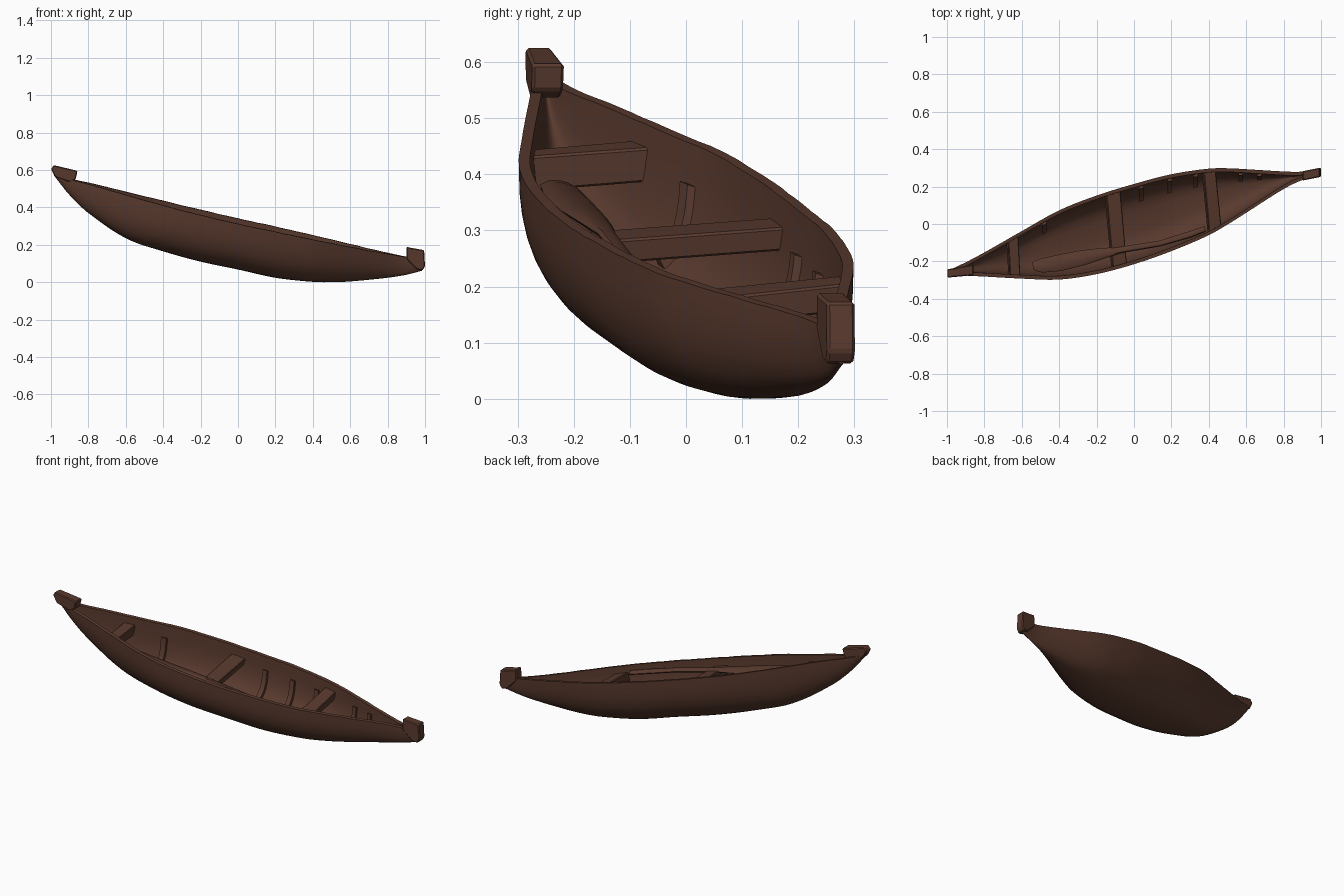
import bpy, bmesh, math, random

if "Cube" in bpy.data.objects:
    bpy.data.objects.remove(bpy.data.objects["Cube"])
random.seed(4)

wood = bpy.data.materials.new("dark brown wood")
wood.diffuse_color = (0.1, 0.042, 0.027, 1)
wood.use_nodes = True
wood.node_tree.nodes["Principled BSDF"].inputs["Base Color"].default_value = wood.diffuse_color

ROLL = 0.07  # sideways tilt: the far gunwale rides higher

# Hull lines read along x: near edge, far edge, far gunwale height, lowest height
LINES = [
    (-0.985, -0.270, -0.245, 0.580, 0.572),
    (-0.90, -0.276, -0.205, 0.556, 0.465),
    (-0.80, -0.281, -0.152, 0.533, 0.370),
    (-0.60, -0.292, -0.038, 0.485, 0.235),
    (-0.40, -0.297, 0.073, 0.436, 0.165),
    (-0.20, -0.268, 0.152, 0.388, 0.110),
    (0.00, -0.215, 0.214, 0.342, 0.068),
    (0.20, -0.145, 0.266, 0.298, 0.024),
    (0.40, -0.060, 0.296, 0.252, 0.002),
    (0.50, -0.003, 0.298, 0.229, 0.000),
    (0.60, 0.060, 0.293, 0.205, 0.004),
    (0.80, 0.187, 0.281, 0.158, 0.024),
    (0.90, 0.235, 0.280, 0.137, 0.040),
    (0.985, 0.256, 0.298, 0.122, 0.062),
]


def lines_at(x):
    """Smooth interpolation of the hull lines."""
    n = len(LINES)
    i = max(j for j in range(n - 1) if j == 0 or LINES[j][0] <= x)
    a, b = LINES[i], LINES[i + 1]
    p, q = LINES[max(i - 1, 0)], LINES[min(i + 2, n - 1)]
    h = b[0] - a[0]
    t = (x - a[0]) / h
    out = []
    for k in range(1, 5):
        ma = (b[k] - p[k]) / (b[0] - p[0]) * h
        mb = (q[k] - a[k]) / (q[0] - a[0]) * h
        out.append((2*t**3 - 3*t*t + 1) * a[k] + (t**3 - 2*t*t + t) * ma
                   + (3*t*t - 2*t**3) * b[k] + (t**3 - t*t) * mb)
    return out


def hull_point(x, t, inset=0.0):
    """Point on the section at x; t runs 0 (far gunwale) to 1 (near gunwale)."""
    lo, hi, top, keel = lines_at(x)
    mid = max(0.0, 1 - (x / 0.97) ** 4)
    half = (hi - lo) / 2
    w = max(half - inset, 0.004)
    power = 1.8 + 0.75 * mid
    q = power / (power - 1)
    top -= ROLL * half
    # depth chosen so that the rolled section just touches the lowest line
    depth = max((top - keel) ** q - (ROLL * half) ** q, 0) ** (1 / q)
    depth = max(depth - 1.2 * inset, 0.004)
    e = 2 / (power + (0.45 * mid if inset else 0))
    c, s = math.cos(math.pi * t), max(math.sin(math.pi * t), 0)
    dy = w * math.copysign(abs(c) ** e, c)
    return (x, (lo + hi) / 2 + dy + 0.012 * mid * s * s, top + ROLL * dy - depth * s ** e)


def make(name, verts, faces, bevel=0.0, smooth=None):
    me = bpy.data.meshes.new(name)
    bm = bmesh.new()
    vs = [bm.verts.new(v) for v in verts]
    for f in faces:
        bm.faces.new([vs[i] for i in f])
    bmesh.ops.recalc_face_normals(bm, faces=bm.faces[:])
    if bevel:
        bmesh.ops.bevel(bm, geom=bm.edges[:], offset=bevel, segments=1, affect='EDGES')
    bm.to_mesh(me)
    bm.free()
    me.materials.append(wood)
    ob = bpy.data.objects.new(name, me)
    bpy.context.collection.objects.link(ob)
    if smooth:
        bpy.ops.object.select_all(action='DESELECT')
        ob.select_set(True)
        bpy.context.view_layer.objects.active = ob
        bpy.ops.object.shade_smooth_by_angle(angle=math.radians(smooth))
    return ob


def loft(name, rings, bevel=0.0, smooth=None):
    """Skin closed rings of equal length and cap both ends."""
    m = len(rings[0])
    verts = [p for r in rings for p in r]
    faces = [(i*m + j, i*m + (j+1) % m, (i+1)*m + (j+1) % m, (i+1)*m + j)
             for i in range(len(rings) - 1) for j in range(m)]
    faces += [tuple(range(m)), tuple(range((len(rings) - 1) * m, len(rings) * m))]
    return make(name, verts, faces, bevel, smooth)


# Hull shell: outer skin, rim and inner skin in one closed loop per station
N, M = 56, 24
rings = []
for i in range(N + 1):
    x = -0.985 + 1.97 * i / N
    outer = [hull_point(x, j / M) for j in range(M + 1)]
    inner = [hull_point(x, 1 - j / M, 0.02) for j in range(M + 1)]
    r = random.uniform(-0.001, 0.001)
    for ring in (outer, inner):
        for k in (0, -1):
            a = ring[k]
            ring[k] = (a[0], a[1], a[2] + r)
    rings.append(outer + inner)
loft("hull", rings, smooth=35)


# Ribs: strips following the inner skin
def rib(name, x, t0, t1, width=0.024, thick=0.014, steps=9):
    sec = []
    for i in range(steps + 1):
        t = t0 + (t1 - t0) * i / steps
        sec.append([hull_point(x - width/2, t, 0.018), hull_point(x + width/2, t, 0.018),
                    hull_point(x + width/2, t, 0.02 + thick),
                    hull_point(x - width/2, t, 0.02 + thick)])
    loft(name, sec, smooth=35)


for i, x in enumerate((-0.48, 0.04, 0.19, 0.33, 0.57, 0.67)):
    rib("side_rib_%d" % (i + 1), x, 0.06, 0.36)


# Seats: boards across the hull (near x, far x, near z, far z, width, thickness)
for i, (xn, xf, zn, zf, w, th) in enumerate((
        (-0.635, -0.645, 0.438, 0.454, 0.055, 0.062),
        (-0.075, -0.11, 0.285, 0.314, 0.075, 0.042),
        (0.435, 0.405, 0.180, 0.212, 0.065, 0.05))):
    ends = []
    for x, z, far in ((xn, zn, 0), (xf, zf, 1)):
        tilt = 0.115 * w
        ring = []
        for dx, dz, gap in ((-w/2, tilt, 0.013), (w/2, -tilt, 0.013),
                            (w/2 - 0.01, -tilt - th, 0.02), (-w/2 - 0.01, tilt - th, 0.02)):
            lo, hi = lines_at(x + dx)[:2]
            ring.append((x + dx, hi - gap if far else lo + gap, z + dz))
        ends.append(ring)
    loft("seat_%d" % (i + 1), ends, bevel=0.004)


# Paddle lying along the near side (x, y, z, half width, half thickness)
PADDLE = [(-0.54, -0.226, 0.382, 0.022, 0.008), (-0.50, -0.224, 0.376, 0.036, 0.010),
          (-0.40, -0.208, 0.354, 0.043, 0.011), (-0.28, -0.182, 0.329, 0.040, 0.011),
          (-0.18, -0.160, 0.311, 0.030, 0.011), (-0.08, -0.140, 0.292, 0.017, 0.011),
          (0.14, -0.104, 0.246, 0.015, 0.011), (0.30, -0.056, 0.212, 0.017, 0.011),
          (0.38, -0.026, 0.196, 0.015, 0.010)]
rings = []
for x, y, z, w, h in PADDLE:
    rings.append([(x - 0.25 * w * math.cos(a), y + w * math.cos(a),
                   z + h * math.sin(a) - 0.15 * w * math.cos(a))
                  for a in (2 * math.pi * k / 8 for k in range(8))])
loft("paddle", rings, smooth=40)


# Stem posts: side profile (x, z) widened by a near and a far line
def post(name, profile, xa, na, fa, xb, nb, fb):
    def side(a, b):
        return [(x, a + (b - a) * (x - xa) / (xb - xa), z) for x, z in profile]
    loft(name, [side(na, nb), side(fa, fb)], bevel=0.005)


post("high_end_post",
     [(-1.0, 0.605), (-0.985, 0.626), (-0.858, 0.596), (-0.868, 0.550),
      (-0.90, 0.535), (-0.978, 0.562)],
     -1.0, -0.287, -0.243, -0.86, -0.274, -0.217)
post("low_end_post",
     [(0.90, 0.125), (0.902, 0.19), (0.925, 0.184), (0.995, 0.172),
      (1.0, 0.085), (0.985, 0.062), (0.955, 0.07)],
     0.90, 0.232, 0.282, 1.0, 0.252, 0.302)
